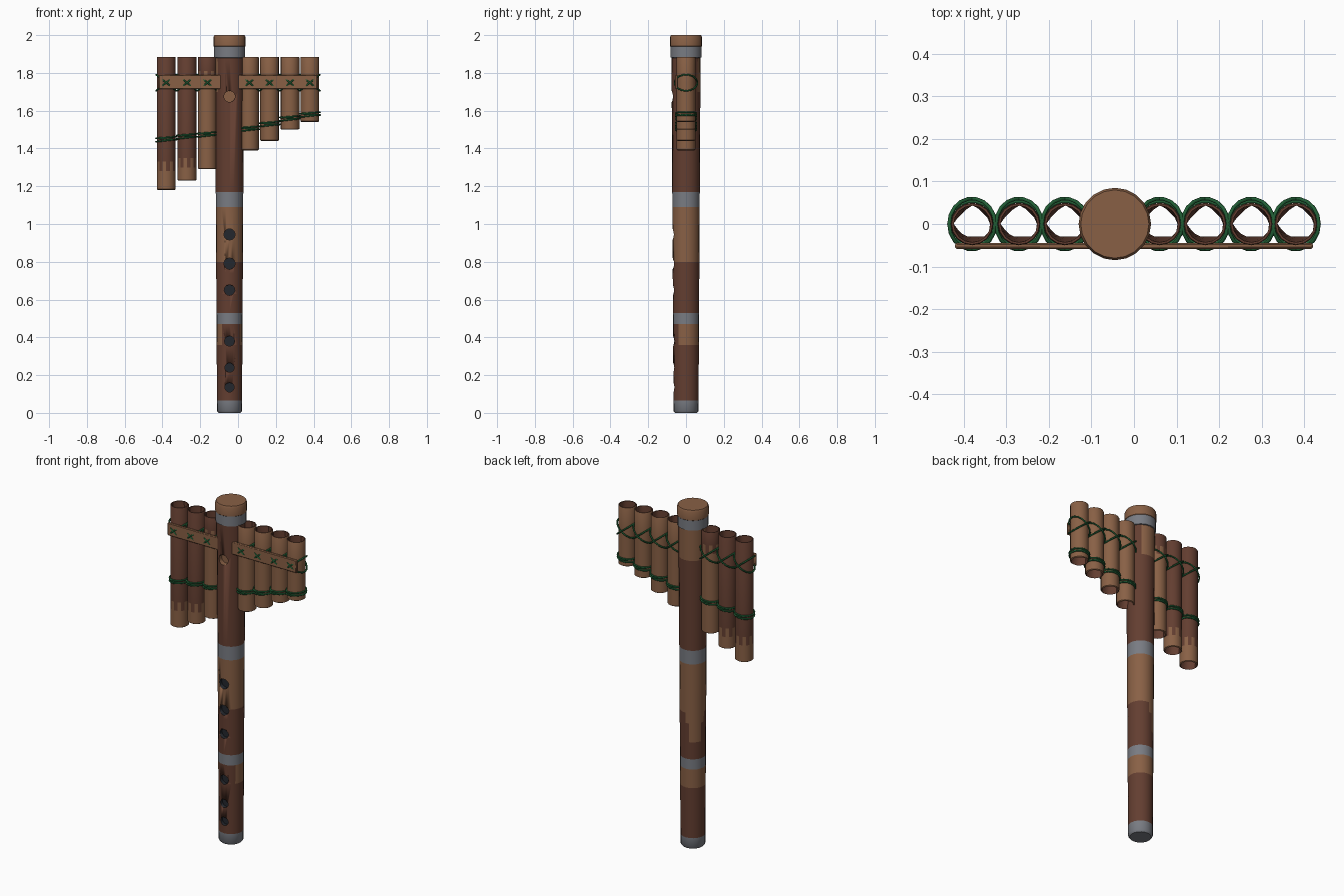
import bpy, bmesh, math
from math import sin, cos, pi, radians

if "Cube" in bpy.data.objects:
    bpy.data.objects.remove(bpy.data.objects["Cube"])

def mat(name, c):
    m = bpy.data.materials.new(name)
    m.diffuse_color = (*c, 1)
    m.use_nodes = True
    m.node_tree.nodes["Principled BSDF"].inputs["Base Color"].default_value = m.diffuse_color
    return m

MATS = [mat("light wood", (.25, .118, .06)), mat("dark wood", (.125, .048, .03)),
        mat("grey band", (.19, .2, .225)), mat("green twine", (.015, .11, .035)),
        mat("dark hole", (.017, .02, .026))]
LIGHT, DARK, GREY, GREEN, HOLE = range(5)
FX = -.045          # flute axis

def finish(name, bm, loc=(0, 0, 0), angle=40):
    bmesh.ops.recalc_face_normals(bm, faces=bm.faces)
    me = bpy.data.meshes.new(name)
    bm.to_mesh(me)
    bm.free()
    ob = bpy.data.objects.new(name, me)
    ob.location = loc
    bpy.context.collection.objects.link(ob)
    for m in MATS:
        me.materials.append(m)
    bpy.ops.object.select_all(action='DESELECT')
    ob.select_set(True)
    bpy.context.view_layer.objects.active = ob
    bpy.ops.object.shade_smooth_by_angle(angle=radians(angle))
    return ob

def loft(bm, rings, n, rule, closed=False):
    """rings: (radius or radius function, z); rule(ring index, z, angle) -> material"""
    vs = []
    for r, z in rings:
        row = []
        for i in range(n):
            a = 2 * pi * i / n
            q = r(a) if callable(r) else r
            row.append(bm.verts.new((q * cos(a), q * sin(a), z)))
        vs.append(row)
    pairs = [(k, k + 1) for k in range(len(vs) - 1)]
    if closed:
        pairs.append((len(vs) - 1, 0))
    for k, l in pairs:
        for i in range(n):
            j = (i + 1) % n
            f = bm.faces.new((vs[k][i], vs[k][j], vs[l][j], vs[l][i]))
            f.material_index = rule(k, (rings[k][1] + rings[l][1]) / 2, 2 * pi * (i + .5) / n)
    return vs

def off(a, deg):    # angular distance in degrees
    return abs((math.degrees(a) - deg + 180) % 360 - 180)

# ---- flute body with bands and two wood tones
def flute_rule(k, z, a):
    if z < .065 or .47 < z < .53 or 1.09 < z < 1.17 or 1.88 < z < 1.94:
        return GREY
    if z > 1.94 or .8 < z < 1.09:
        return LIGHT
    if 1.7 < z < 1.88:
        return LIGHT if off(a, 135) < 75 else DARK
    if .62 < z < .8:
        return LIGHT if off(a, 135) < 10 + (z - .62) * 250 else DARK
    if .36 < z < .47:
        return DARK if off(a, 285) < 45 else LIGHT
    return DARK

bm = bmesh.new()
body = [(.058, 0), (.066, .01)]
body += [(.066 + .011 * z / 1.88, z) for z in
         (.065, .36, .47, .53, .63, .68, .74, .8, 1.09, 1.17, 1.7, 1.88)]
body += [(.083, 1.882), (.083, 1.94), (.085, 1.942), (.085, 1.99), (.08, 2)]
vs = loft(bm, body, 20, flute_rule)
bm.faces.new(vs[0]).material_index = GREY
bm.faces.new(vs[-1]).material_index = LIGHT
flute = finish("flute_body", bm, (FX, 0, 0))

# ---- finger holes and mouth hole, cut into the front
bm = bmesh.new()
for z, r, m in ((.945, .03, HOLE), (.79, .03, HOLE), (.65, .028, HOLE), (.38, .027, HOLE),
                (.24, .025, HOLE), (.135, .025, HOLE), (1.675, .03, LIGHT)):
    rows = [[bm.verts.new((FX + r * cos(2 * pi * i / 12), y, z + r * sin(2 * pi * i / 12)))
             for i in range(12)] for y in (-.15, -.045)]
    fs = [bm.faces.new(rows[0]), bm.faces.new(rows[1])]
    fs += [bm.faces.new((rows[0][i], rows[0][i - 1], rows[1][i - 1], rows[1][i])) for i in range(12)]
    for f in fs:
        f.material_index = m
cutter = finish("hole_cutter", bm)
cutter.hide_render = True
cutter.hide_viewport = True
mod = flute.modifiers.new("holes", 'BOOLEAN')
mod.operation = 'DIFFERENCE'
mod.solver = 'EXACT'
mod.material_mode = 'TRANSFER'
mod.object = cutter

# ---- hollow pipes with an uneven bore
def bore(a):
    r = .044
    for deg, d in ((0, .042), (270, .029), (45, .036), (135, .034), (225, .033)):
        c = cos(a - radians(deg))
        if c > .01:
            r = min(r, d / c)
    return r

TOP = 1.885
PIPES = [(-.38, 1.18, 1.45, 1.28), (-.27, 1.23, 1.465, 1.30), (-.162, 1.29, 1.475, 1.76),
         (.06, 1.39, 1.505, 9), (.167, 1.44, 1.53, 9), (.275, 1.50, 1.56, 9), (.38, 1.54, 1.58, 9)]
N = 16
for idx, (x, bot, tie, stain) in enumerate(PIPES):
    def rule(k, z, a):
        if k >= 6:
            return DARK
        step = int(a / (2 * pi) * N)
        return DARK if z > stain + (.035 if step % 2 else -.02) else LIGHT
    s = stain if stain < 2 else 1.7
    rings = [(.044, bot), (.05, bot + .004), (.05, s - .04), (.05, s), (.05, s + .05),
             (.05, TOP - .004), (.048, TOP), (.043, TOP), (bore, TOP - .2), (bore, bot + .06)]
    bm = bmesh.new()
    loft(bm, rings, N, rule, closed=True)
    finish(f"pipe_{idx + 1}", bm, (x, 0, 0))

# ---- wooden cross bar on the front of the pipes
bm = bmesh.new()
bmesh.ops.create_cube(bm, size=1)
for v in bm.verts:
    v.co = (v.co.x * .84, -.0515 + v.co.y * .014, 1.752 + v.co.z * .075)
bmesh.ops.bevel(bm, geom=bm.edges[:], offset=.004, segments=1, affect='EDGES')
finish("cross_bar", bm)

# ---- twine: crossed loops over the bar and level loops lower down
def twine(name, loops, thick):
    cu = bpy.data.curves.new(name, 'CURVE')
    cu.dimensions = '3D'
    cu.bevel_depth = thick
    cu.bevel_resolution = 1
    for x, z, rx, ry, tilt in loops:
        sp = cu.splines.new('POLY')
        sp.points.add(17)
        for i, p in enumerate(sp.points):
            a = 2 * pi * i / 18
            p.co = (x + rx * cos(a), ry * sin(a), z + tilt * cos(a), 1)
        sp.use_cyclic_u = True
    cu.materials.append(MATS[GREEN])
    ob = bpy.data.objects.new(name, cu)
    bpy.context.collection.objects.link(ob)

twine("upper_twine", [(x, 1.748, .054, .06, t) for x, *_ in PIPES for t in (-.043, .043)], .0045)
twine("lower_twine", [(x, tie + dz, .054, .054, t) for x, _, tie, _ in PIPES
                      for dz, t in ((-.008, .006), (.008, .004), (0, -.004))], .0045)
